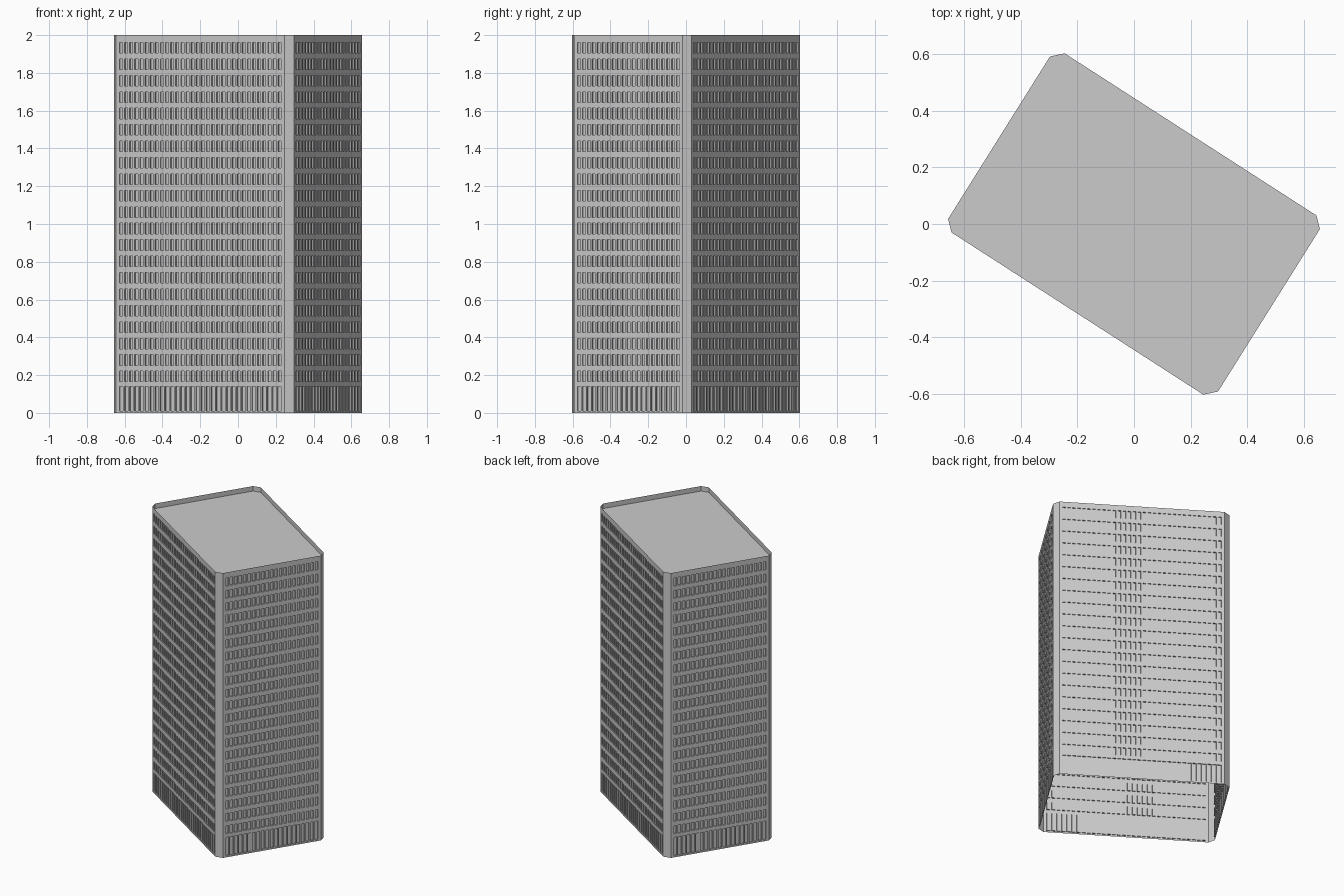
import bpy, bmesh
from mathutils import Vector

cube = bpy.data.objects.get("Cube")
if cube:
    bpy.data.objects.remove(cube)

HEIGHT, ROOF_Z = 2.0, 1.965
GROUND_SILL, GROUND_HEAD = 0.01, 0.14
FLOORS, FIRST_SILL, FLOOR_STEP, WINDOW_H = 21, 0.165, 0.087, 0.056
MARGIN, DEPTH = 0.02, 0.008

# Chamfered plan, counter-clockwise; second half is the first turned half round
half = [(-0.657, 0.018), (-0.645, -0.03), (0.245, -0.603), (0.297, -0.592)]
plan = [Vector((x, y, 0)) for x, y in half] + [Vector((-x, -y, 0)) for x, y in half]

concrete = bpy.data.materials.new("Concrete grey")
concrete.use_nodes = True
grey = (0.6, 0.6, 0.6, 1)
concrete.diffuse_color = grey
concrete.node_tree.nodes["Principled BSDF"].inputs["Base Color"].default_value = grey


def make_object(name, bm):
    mesh = bpy.data.meshes.new(name)
    bm.to_mesh(mesh)
    bm.free()
    mesh.materials.append(concrete)
    obj = bpy.data.objects.new(name, mesh)
    bpy.context.collection.objects.link(obj)
    return obj


def add_quad(bm, a, b, low, high):
    corners = [(a, low), (b, low), (b, high), (a, high)]
    return bm.faces.new([bm.verts.new((p.x, p.y, z)) for p, z in corners])


def window_row(bm, a, b, columns, fill, low, high):
    """One band of piers and panes; returns the panes."""
    direction = (b - a).normalized()
    start, end = a + direction * MARGIN, b - direction * MARGIN
    pitch = (end - start) / (columns - 1 + fill)
    panes, previous = [], a
    for i in range(columns):
        left = start + pitch * i
        right = left + pitch * fill
        add_quad(bm, previous, left, low, high)
        panes.append(add_quad(bm, left, right, low, high))
        previous = right
    add_quad(bm, previous, b, low, high)
    return panes


def window_wall(name, a, b, columns):
    bm = bmesh.new()
    # Ground floor, then the repeated office floors
    bands = [(GROUND_SILL, GROUND_HEAD, 0.72)]
    for k in range(FLOORS):
        sill = FIRST_SILL + k * FLOOR_STEP
        bands.append((sill, sill + WINDOW_H, 0.6))
    panes, z = [], 0
    for sill, head, fill in bands:
        add_quad(bm, a, b, z, sill)
        panes += window_row(bm, a, b, columns, fill, sill, head)
        z = head
    add_quad(bm, a, b, z, HEIGHT)
    bmesh.ops.remove_doubles(bm, verts=bm.verts[:], dist=0.0001)
    # Sink the panes into the wall
    panes = [f for f in panes if f.is_valid]
    inward = (b - a).normalized().cross(Vector((0, 0, -1))) * DEPTH
    sunk = bmesh.ops.extrude_discrete_faces(bm, faces=panes)["faces"]
    verts = list({v for f in sunk for v in f.verts})
    bmesh.ops.translate(bm, verts=verts, vec=inward)
    make_object(name, bm)


# Four window walls
for index, name, columns in ((1, "front_wall", 32), (3, "right_wall", 21),
                             (5, "back_wall", 32), (7, "left_wall", 21)):
    window_wall(name, plan[index], plan[(index + 1) % 8], columns)

# Plain chamfered corners
corners = bmesh.new()
for index in range(0, 8, 2):
    add_quad(corners, plan[index], plan[index + 1], 0, HEIGHT)
make_object("corner_strips", corners)

# Flat roof set below the parapet
roof = bmesh.new()
roof.faces.new([roof.verts.new((p.x, p.y, ROOF_Z)) for p in plan])
make_object("roof", roof)
